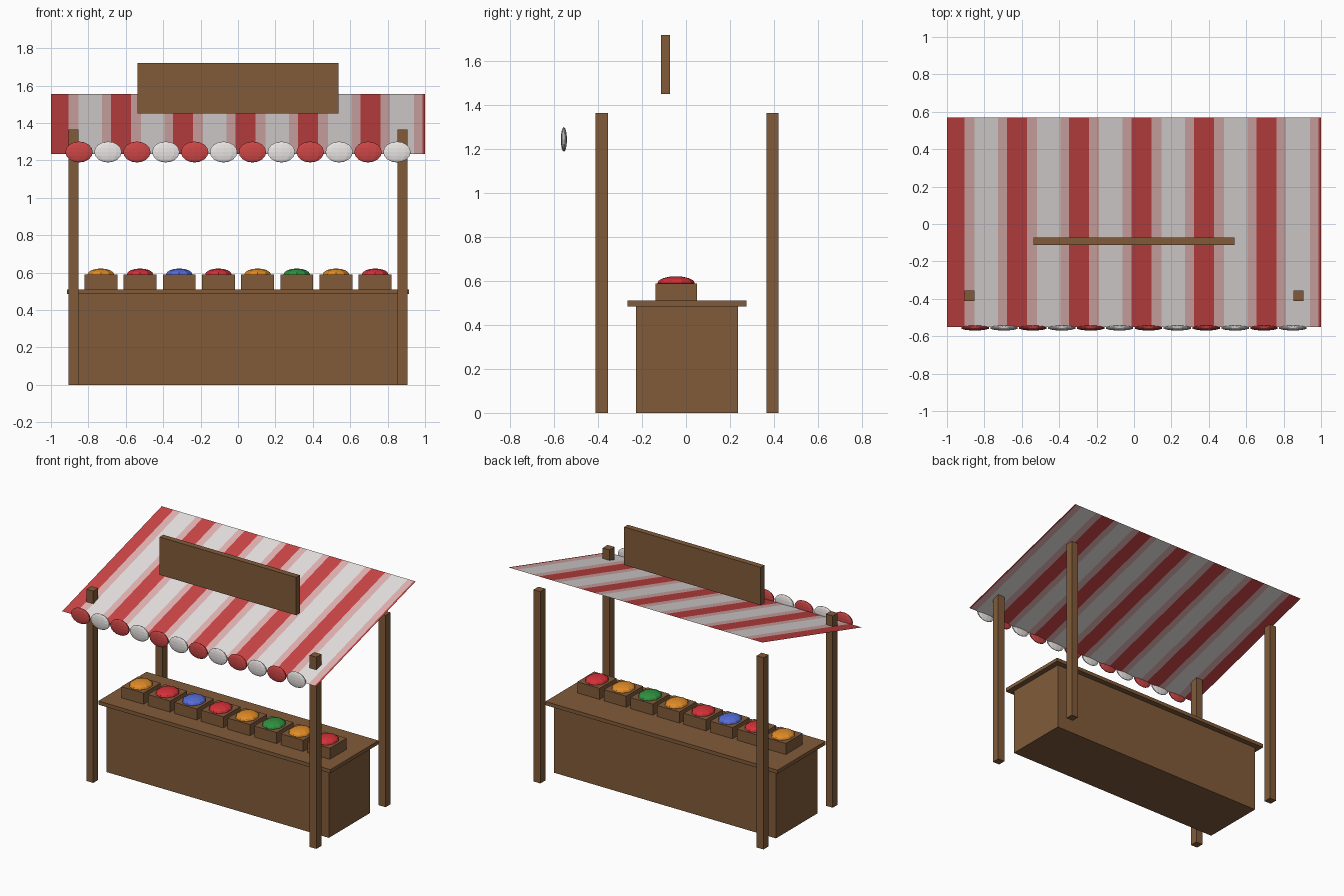
import bpy
import bmesh
from mathutils import Matrix, Vector

cube = bpy.data.objects.get("Cube")
if cube:
    bpy.data.objects.remove(cube, do_unlink=True)


def material(name, rgb):
    m = bpy.data.materials.new(name)
    m.use_nodes = True
    m.diffuse_color = (*rgb, 1)
    m.node_tree.nodes["Principled BSDF"].inputs["Base Color"].default_value = (*rgb, 1)
    return m


wood = material("brown wood", (0.22, 0.105, 0.042))
red_cloth = material("red cloth", (0.60, 0.06, 0.06))
pink_cloth = material("pink cloth", (0.76, 0.46, 0.45))
white_cloth = material("white cloth", (0.80, 0.77, 0.76))
fruit = {
    "red": material("red fruit", (0.66, 0.03, 0.04)),
    "orange": material("orange fruit", (0.75, 0.26, 0.02)),
    "green": material("green fruit", (0.03, 0.28, 0.05)),
    "blue": material("blue fruit", (0.09, 0.15, 0.68)),
}


def add_object(name, bm, *mats):
    mesh = bpy.data.meshes.new(name)
    bm.to_mesh(mesh)
    bm.free()
    for m in mats:
        mesh.materials.append(m)
    obj = bpy.data.objects.new(name, mesh)
    bpy.context.collection.objects.link(obj)
    return obj


def box(name, center, size, mat=wood):
    bm = bmesh.new()
    matrix = Matrix.Translation(center) @ Matrix.Diagonal((*size, 1))
    bmesh.ops.create_cube(bm, size=1, matrix=matrix)
    return add_object(name, bm, mat)


def ellipsoid(name, center, radii, mat):
    bm = bmesh.new()
    matrix = Matrix.Translation(center) @ Matrix.Diagonal((*radii, 1))
    bmesh.ops.create_uvsphere(bm, u_segments=10, v_segments=8, radius=1, matrix=matrix)
    return add_object(name, bm, mat)


# Counter
box("counter_body", (0, 0.005, 0.243), (1.75, 0.464, 0.486))
box("counter_top", (0, 0.005, 0.498), (1.828, 0.542, 0.026))

# Four posts
for side, x in (("right", -0.879), ("left", 0.879)):
    for end, y in (("front", -0.384), ("back", 0.394)):
        box(f"{end}_{side}_post", (x, y, 0.6825), (0.054, 0.056, 1.365))

# Sign board
box("sign_board", (0, -0.093, 1.586), (1.076, 0.041, 0.27))

# Produce crates with heaped fruit
heaps = ["orange", "red", "blue", "red", "orange", "green", "orange", "red"]
for i, colour in enumerate(heaps):
    x = (i - 3.5) * 0.2095
    box(f"crate_{i + 1}", (x, -0.045, 0.55), (0.176, 0.19, 0.08))
    ellipsoid(f"{colour}_fruit_{i + 1}", (x, -0.045, 0.591), (0.074, 0.085, 0.031), fruit[colour])

# Sloped awning sheet, cut into repeating stripes
bm = bmesh.new()
corners = [(-1, -0.55, 1.235), (1, -0.55, 1.235), (1, 0.57, 1.555), (-1, 0.57, 1.555)]
bm.faces.new([bm.verts.new(c) for c in corners])
period, phase = 1 / 3, -0.013
bands = [(0.107, 0), (0.16, 1), (0.286, 2), (period, 1)]  # band end, material
for k in range(-3, 4):
    for end, _ in bands:
        x = phase + k * period + end
        if -1 < x < 1:
            geom = bm.verts[:] + bm.edges[:] + bm.faces[:]
            bmesh.ops.bisect_plane(bm, geom=geom, plane_co=Vector((x, 0, 0)),
                                   plane_no=Vector((1, 0, 0)))
x_start = phase + 3 * period
geom = bm.verts[:] + bm.edges[:] + bm.faces[:]
bmesh.ops.bisect_plane(bm, geom=geom, plane_co=Vector((x_start, 0, 0)),
                       plane_no=Vector((1, 0, 0)))
for f in bm.faces:
    offset = (f.calc_center_median().x - phase) % period
    f.material_index = next(m for end, m in bands if offset <= end + 1e-6)
add_object("awning", bm, red_cloth, pink_cloth, white_cloth)

# Scalloped trim along the front edge
for i in range(12):
    x = (i - 5.5) * 0.1545
    ellipsoid(f"scallop_{i + 1}", (x, -0.556, 1.245), (0.077, 0.014, 0.056),
              white_cloth if i % 2 else red_cloth)
